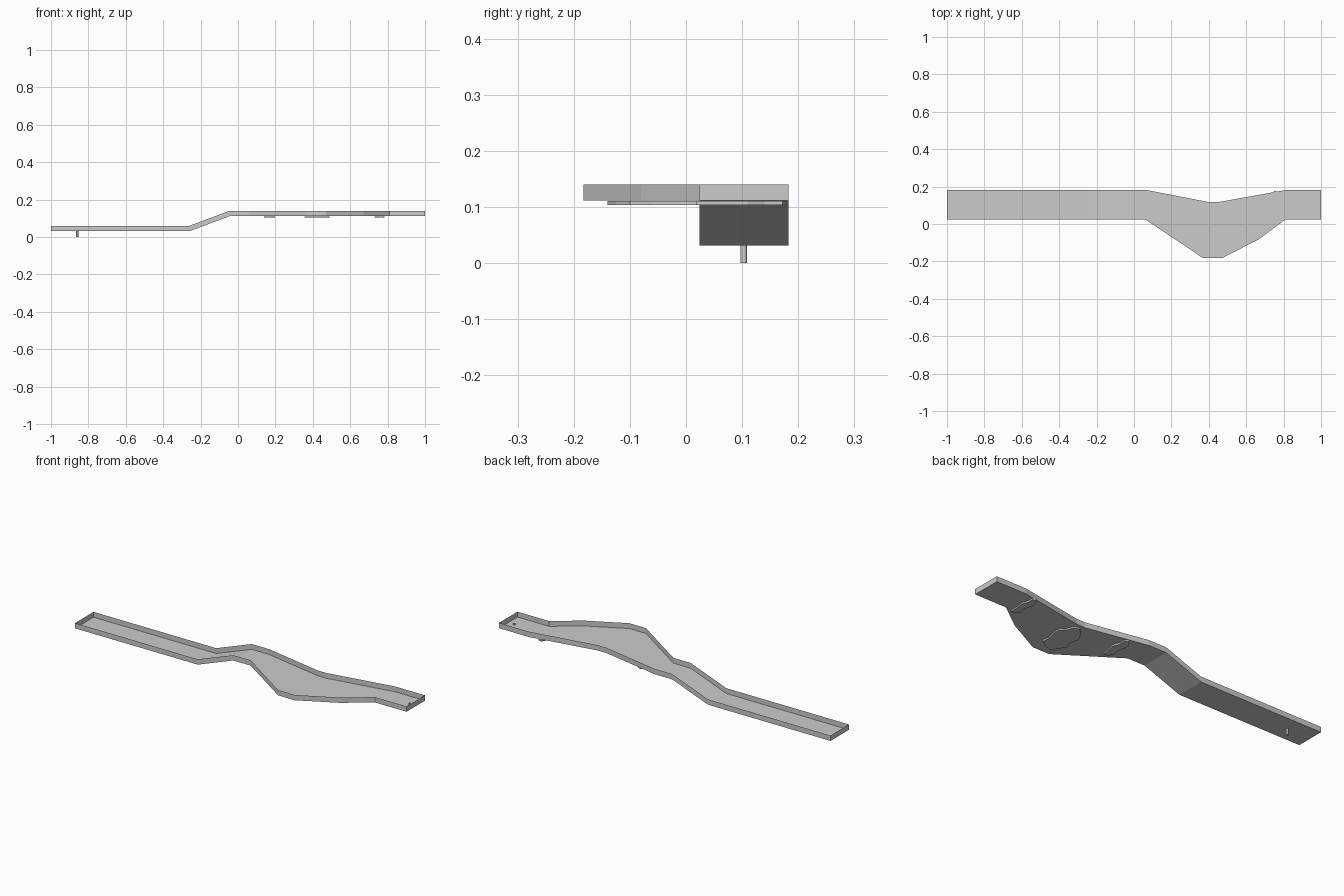
import bpy, bmesh
from mathutils import Matrix

if "Cube" in bpy.data.objects:
    bpy.data.objects.remove(bpy.data.objects["Cube"])

WALL = 0.029
TOP = 0.111


def finish(bm, name):
    me = bpy.data.meshes.new(name)
    bm.to_mesh(me)
    bm.free()
    ob = bpy.data.objects.new(name, me)
    bpy.context.collection.objects.link(ob)
    return ob


def interp(pts, x):
    for (x0, v0), (x1, v1) in zip(pts, pts[1:]):
        if x <= x1:
            return v0 + (v1 - v0) * (x - x0) / (x1 - x0)
    return pts[-1][1]


# channel: plan edges and floor height along x
near = [(-1, .024), (.06, .024), (.37, -.183), (.47, -.183), (.67, -.08), (.81, .024), (1, .024)]
far = [(-1, .183), (.06, .183), (.40, .117), (.45, .117), (.82, .183), (1, .183)]
floor = [(-1, .031), (-.26, .031), (-.045, TOP), (1, TOP)]

bm = bmesh.new()
rows = []
for x in sorted({p[0] for p in near + far + floor}):
    a, b, z = interp(near, x), interp(far, x), interp(floor, x)
    rows.append([bm.verts.new(c) for c in
                 ((x, a, z + WALL), (x, a, z), (x, b, z), (x, b, z + WALL))])
for r, s in zip(rows, rows[1:]):
    for i in range(3):
        bm.faces.new((r[i], s[i], s[i + 1], r[i + 1]))
# closed ends
bm.faces.new(rows[0])
bm.faces.new(rows[-1][::-1])
finish(bm, "channel_tray")


# irregular pads under the wide basin
def pad(name, outline, z0=.103, z1=TOP - .0003):
    bm = bmesh.new()
    f = bm.faces.new([bm.verts.new((x, y, z0)) for x, y in outline])
    ext = bmesh.ops.extrude_face_region(bm, geom=[f], use_keep_orig=True)["geom"]
    bmesh.ops.translate(bm, vec=(0, 0, z1 - z0),
                        verts=[v for v in ext if isinstance(v, bmesh.types.BMVert)])
    bmesh.ops.recalc_face_normals(bm, faces=bm.faces)
    finish(bm, name)


pad("inlet_pad", [(.775, .018), (.755, .022), (.735, .045), (.742, .08), (.73, .12),
                  (.735, .155), (.75, .178), (.77, .172), (.77, .14), (.782, .11), (.775, .06)])
pad("centre_pad", [(.48, -.10), (.44, -.125), (.395, -.14), (.375, -.10), (.355, -.07),
                   (.37, -.03), (.358, .02), (.385, .07), (.42, .10), (.45, .09),
                   (.465, .05), (.49, .03), (.485, -.02), (.475, -.06)])
pad("outlet_pad", [(.18, -.012), (.155, -.005), (.142, .025), (.15, .06), (.14, .10),
                   (.145, .135), (.165, .16), (.185, .15), (.182, .115), (.197, .08),
                   (.188, .03)])


# drain pipe below and inlet plug on the floor
def pipe(name, x, y, z0, z1, r=.006):
    bm = bmesh.new()
    bmesh.ops.create_cone(bm, cap_ends=True, segments=16, radius1=r, radius2=r,
                          depth=z1 - z0, matrix=Matrix.Translation((x, y, (z0 + z1) / 2)))
    finish(bm, name)


pipe("drain_pipe", -.86, .103, 0, .031)
pipe("inlet_plug", .963, .105, TOP, TOP + .006)
